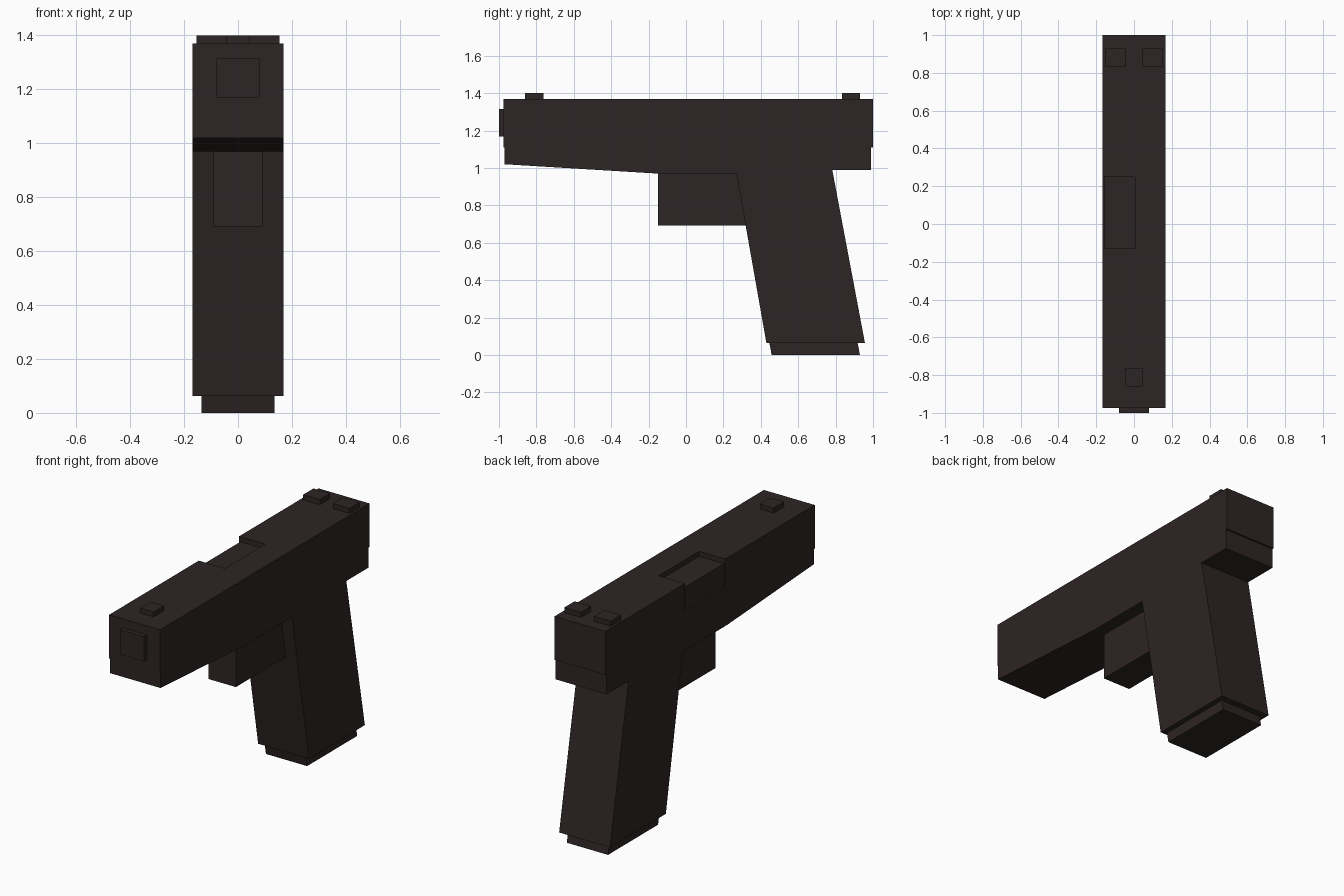
import bpy, bmesh
from mathutils import Vector

if "Cube" in bpy.data.objects:
    bpy.data.objects.remove(bpy.data.objects["Cube"])

W = 0.168  # half width of the body

mat = bpy.data.materials.new("dark brown black")
mat.diffuse_color = (0.027, 0.018, 0.018, 1)
mat.use_nodes = True
mat.node_tree.nodes["Principled BSDF"].inputs["Base Color"].default_value = mat.diffuse_color


def prism(name, pts, a, b, axis="x"):
    """Extrude a profile from a to b: (y, z) points along x, or (x, z) points along y."""
    bm = bmesh.new()
    make = (lambda p: (a, p[0], p[1])) if axis == "x" else (lambda p: (p[0], a, p[1]))
    face = bm.faces.new([bm.verts.new(make(p)) for p in pts])
    out = bmesh.ops.extrude_face_region(bm, geom=[face])
    step = Vector((b - a, 0, 0)) if axis == "x" else Vector((0, b - a, 0))
    verts = [g for g in out["geom"] if isinstance(g, bmesh.types.BMVert)]
    bmesh.ops.translate(bm, verts=verts, vec=step)
    bmesh.ops.recalc_face_normals(bm, faces=bm.faces)
    mesh = bpy.data.meshes.new(name)
    bm.to_mesh(mesh)
    bm.free()
    mesh.materials.append(mat)
    ob = bpy.data.objects.new(name, mesh)
    bpy.context.collection.objects.link(ob)
    return ob


def box(name, x0, x1, y0, y1, z0, z1):
    return prism(name, [(y0, z0), (y1, z0), (y1, z1), (y0, z1)], x0, x1)


# upper slide with a shallow port wrapping over its top left edge
slide = box("slide", -W, W, -0.975, 1.0, 1.11, 1.37)
cutter = prism("port_cutter", [(-0.25, 1.20), (-0.159, 1.20), (-0.159, 1.34),
                               (0.005, 1.34), (0.005, 1.45), (-0.25, 1.45)],
               -0.13, 0.25, "y")
cutter.hide_render = True
mod = slide.modifiers.new("port", "BOOLEAN")
mod.operation = "DIFFERENCE"
mod.solver = "EXACT"
mod.object = cutter
bpy.context.view_layer.objects.active = slide
bpy.ops.object.modifier_apply(modifier=mod.name)
bpy.data.objects.remove(cutter)

# frame and raked grip in one profile
prism("frame_and_grip", [(-0.97, 1.11), (-0.97, 1.02), (-0.15, 0.97), (0.27, 0.97),
                         (0.43, 0.063), (0.957, 0.063), (0.782, 0.99),
                         (0.99, 0.99), (0.99, 1.11)], -W, W)

# base plate under the grip
prism("grip_base", [(0.446, 0.063), (0.458, 0), (0.93, 0), (0.918, 0.063)], -0.136, 0.136)

# solid guard block in front of the grip
prism("guard_block", [(-0.15, 0.98), (-0.15, 0.692), (0.33, 0.692), (0.33, 0.98)], -0.091, 0.091)

# muzzle stub
box("muzzle", -0.08, 0.08, -1.0, -0.97, 1.167, 1.315)

# sights
box("front_sight", -0.045, 0.045, -0.86, -0.763, 1.365, 1.4)
for side, x in (("left", -0.098), ("right", 0.098)):
    box("rear_sight_" + side, x - 0.055, x + 0.055, 0.833, 0.93, 1.365, 1.4)
